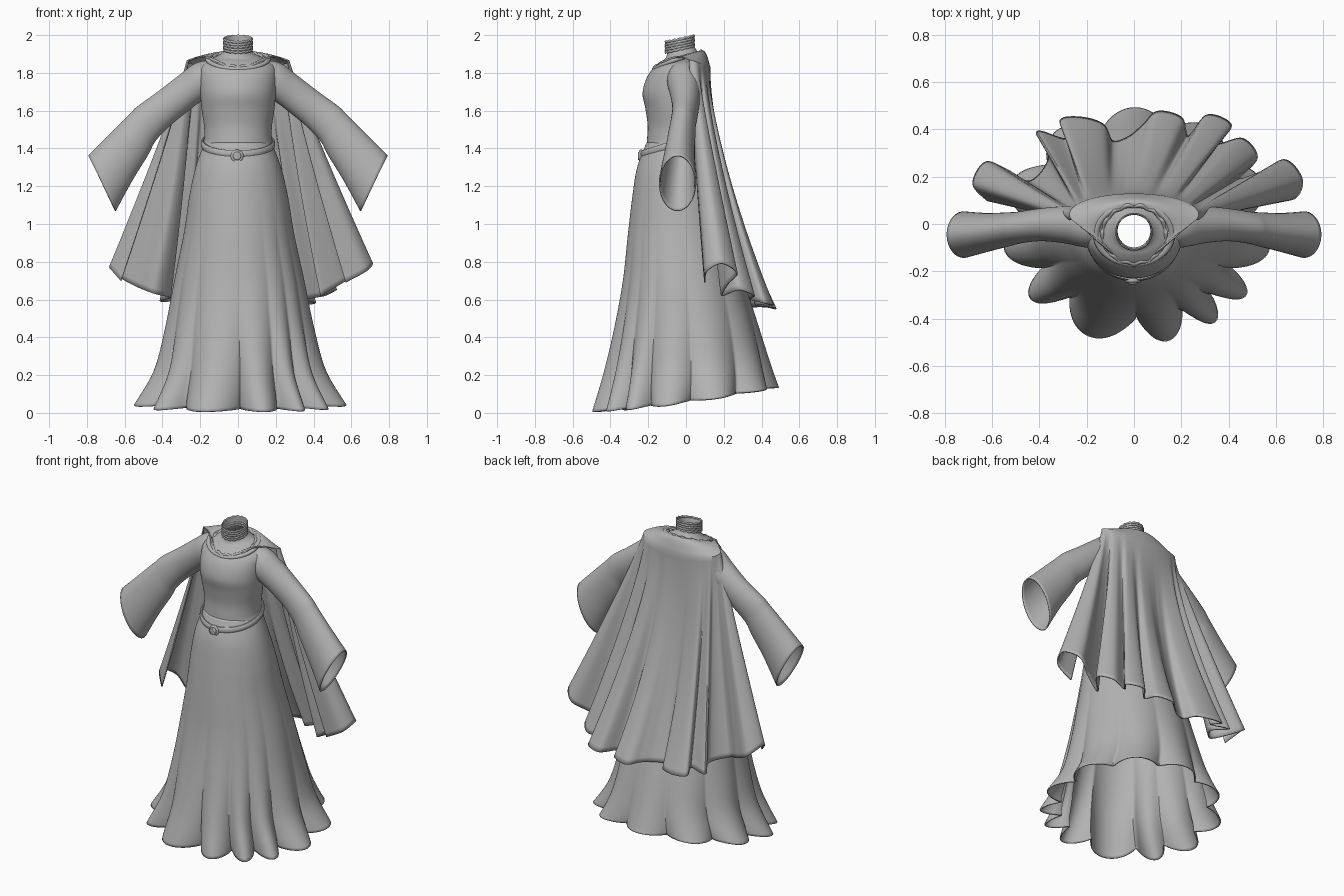
import bpy
from math import sin, cos, pi, radians
from mathutils import Vector

cube = bpy.data.objects.get("Cube")
if cube:
    bpy.data.objects.remove(cube)

cloth = bpy.data.materials.new("grey cloth")
cloth.use_nodes = True
GREY = (0.45, 0.45, 0.45, 1)
cloth.diffuse_color = GREY
cloth.node_tree.nodes["Principled BSDF"].inputs["Base Color"].default_value = GREY
parts = []


def spline(keys, t):
    """Smooth curve through tuples of any length, t from 0 to 1."""
    n = len(keys) - 1
    i = min(int(t * n), n - 1)
    f = t * n - i
    a, b, c, d = (keys[min(max(i + k, 0), n)] for k in (-1, 0, 1, 2))
    return [q + f / 2 * (r - p + f * (2 * p - 5 * q + 4 * r - s + f * (3 * (q - r) + s - p)))
            for p, q, r, s in zip(a, b, c, d)]


def surface(name, rows, closed=True, thickness=0.0):
    """Skin a list of equal-length point rows."""
    n = len(rows[0])
    faces = [(j * n + i, j * n + (i + 1) % n, (j + 1) * n + (i + 1) % n, (j + 1) * n + i)
             for j in range(len(rows) - 1) for i in range(n if closed else n - 1)]
    mesh = bpy.data.meshes.new(name)
    mesh.from_pydata([p for row in rows for p in row], [], faces)
    ob = bpy.data.objects.new(name, mesh)
    bpy.context.collection.objects.link(ob)
    if thickness:
        mod = ob.modifiers.new("Thickness", "SOLIDIFY")
        mod.thickness = thickness
        mod.offset = 0
    return finish(ob)


def finish(ob):
    ob.data.materials.append(cloth)
    parts.append(ob)
    return ob


def cord(name, path, radius, flat=1.0):
    """Closed tube along a loop of points; flat stretches its height."""
    rows = []
    for i, p in enumerate(path):
        out = (path[(i + 1) % len(path)] - path[i - 1]).cross(Vector((0, 0, 1))).normalized()
        rows.append([p + out * radius * cos(a) + Vector((0, 0, radius * flat * sin(a)))
                     for a in (2 * pi * k / 10 for k in range(10))])
    return surface(name, rows + rows[:1])


def loop(fn, n=96):
    return [Vector(fn(2 * pi * i / n)) for i in range(n)]


# Bodice and neck: height, half width, front y, back y, tilt
BODICE = [(1.38, .185, -.205, .10, .03), (1.43, .183, -.21, .10, .03), (1.46, .178, -.207, .10, .02),
          (1.52, .18, -.203, .10, 0), (1.61, .193, -.215, .10, 0), (1.69, .20, -.23, .105, 0),
          (1.77, .205, -.21, .11, 0), (1.83, .20, -.17, .105, 0), (1.87, .15, -.135, .085, .01),
          (1.895, .095, -.11, .06, .02), (1.92, .072, -.10, .045, .02),
          (1.95, .07, -.10, .04, .018), (1.982, .075, -.11, .038, .014)]


def bodice_row(t):
    z, rx, front, back, tilt = spline(BODICE, t)
    mid, ry = (front + back) / 2, (back - front) / 2
    return [(rx * cos(a), mid + ry * sin(a), z + tilt * sin(a))
            for a in (2 * pi * i / 64 for i in range(64))]


surface("bodice", [bodice_row(j / 60) for j in range(61)])

# Lace collar, as stacked scalloped cords
for k in range(5):
    cord("collar_lace", loop(lambda a: (.075 * cos(a), -.033 + .076 * sin(a),
         1.925 + .0135 * k + .016 * sin(a) + .002 * cos(16 * a + k * pi))), .004, 1.7)

# Skirt: height, half width, front y, back y from waist to hem
SKIRT = [(1.43, .175, -.205, .10), (1.30, .222, -.255, .13), (1.15, .257, -.28, .175),
         (.95, .289, -.305, .23), (.70, .343, -.335, .30), (.45, .395, -.385, .375),
         (.22, .46, -.445, .44), (.04, .57, -.505, .49)]
VALLEYS = [-153, -130, -90, -64, -46, -27, 4, 40, 74, 108, 142, 176, 207]


def fold(angle):
    """Rounded pleats between the valley angles, 0 in a valley and 1 on a crest."""
    deg = (angle * 180 / pi + 153) % 360 - 153
    for lo, hi in zip(VALLEYS, VALLEYS[1:]):
        if lo <= deg <= hi:
            return sin(pi * (deg - lo) / (hi - lo)) ** .9
    return 0


def skirt_row(t):
    z, rx, front, back = spline(SKIRT, t)
    mid, ry = (front + back) / 2, (back - front) / 2
    row = []
    for i in range(256):
        a = 2 * pi * i / 256
        dip = 1 - fold(a)
        s = 1 - (.2 - .05 * sin(a)) * dip * t ** 4.5 - .008 * dip * t
        x, y = rx * s * cos(a) + .012 * t, mid + ry * s * sin(a)
        hem = .005 + .13 * max(y + .5, 0) ** 1.5 + .012 * dip
        row.append((x, y, z + (hem - .04) * t ** 3))
    return row


surface("skirt", [skirt_row(j / 50) for j in range(51)], thickness=.008)

# Belt dipping to the front, with a round buckle
cord("belt", loop(lambda a: (.187 * cos(a), -.06 + .172 * sin(a),
     1.425 + .055 * sin(a))), .01, 2)
for radius, depth, y in ((.034, .02, -.238), (.022, .03, -.24)):
    bpy.ops.mesh.primitive_cylinder_add(vertices=24, radius=radius, depth=depth,
                                        location=(-.005, y, 1.36), rotation=(pi / 2, 0, 0))
    buckle = finish(bpy.context.object)
    buckle.name = "buckle"
    bevel = buckle.modifiers.new("Soft edge", "BEVEL")
    bevel.width = .006
    bevel.segments = 2

# Sleeves: upper edge x z, lower edge x z, centre y, half depth
SLEEVE = [(.13, 1.865, .15, 1.67, -.01, .085), (.22, 1.85, .20, 1.65, -.01, .085),
          (.31, 1.785, .28, 1.59, -.003, .075), (.42, 1.70, .37, 1.515, -.003, .066),
          (.53, 1.62, .44, 1.44, -.015, .064), (.575, 1.575, .48, 1.365, -.022, .068),
          (.68, 1.47, .56, 1.235, -.035, .078), (.79, 1.36, .65, 1.07, -.045, .095)]


def sleeve_row(t, side):
    ux, uz, lx, lz, y, depth = spline(SLEEVE, t)
    row = []
    for i in range(48):
        a = 2 * pi * i / 48
        k = (1 - cos(a)) / 2
        row.append((side * (ux + (lx - ux) * k), y + depth * sin(a), uz + (lz - uz) * k))
    return row


for side, name in ((1, "left_sleeve"), (-1, "right_sleeve")):
    surface(name, [sleeve_row(j / 40, side) for j in range(41)], thickness=.007)

# Cape: folded hem path from the left front edge round the back to the right one
HEM = [(.57, .10, .69), (.68, .11, .75), (.71, .19, .79), (.64, .27, .74), (.54, .22, .68),
       (.44, .19, .62), (.52, .28, .65), (.46, .36, .62), (.36, .34, .60), (.41, .42, .58),
       (.31, .46, .57), (.23, .37, .57), (.20, .45, .56), (.10, .475, .55), (.04, .42, .56),
       (-.02, .37, .56), (-.09, .35, .56), (-.13, .42, .56), (-.22, .45, .56), (-.31, .44, .57),
       (-.29, .36, .59), (-.41, .39, .59), (-.36, .28, .61), (-.44, .18, .63), (-.54, .23, .67),
       (-.63, .26, .72), (-.68, .17, .77), (-.62, .10, .70)]
WIDE = 220


def cape_point(u, v):
    hem = Vector(spline(HEM, u))
    a = radians(-65 + 310 * u)
    neck = Vector((.135 * cos(a), -.04 + .118 * sin(a), 1.872 + .04 * sin(a)))
    b = radians(-15 + 210 * u)
    shoulder = Vector((.27 * cos(b), .04 + .085 * sin(b), 1.86 - .03 * sin(b)))
    if v < 0:
        k = 1 + v
        p = neck.lerp(shoulder, k)
        p.z += .032 * sin(pi * k)
        return p
    # the back hangs straighter than the sides before it flares
    power = 1.9 - .8 * min(abs(hem.x) / .6, 1)
    p = shoulder.lerp(hem, v ** power)
    p.z = shoulder.z + (hem.z - shoulder.z) * v
    return p


steps = [-1 + j / 10 for j in range(10)] + [j / 44 for j in range(45)]
surface("cape", [[cape_point(i / WIDE, v) for i in range(WIDE + 1)] for v in steps],
        closed=False, thickness=.008)

# Wavy trim round the neckline and a rolled cowl edge outside it
cord("neckline_trim", loop(lambda a: (.135 * cos(a), -.043 + .122 * sin(a) + .003 * cos(14 * a),
     1.87 + .04 * sin(a) + .005 * cos(14 * a))), .009, 1.2)
cord("cowl_roll", loop(lambda a: (.16 * cos(a), -.042 + .125 * sin(a),
     1.868 + .042 * sin(a) + .006 * cos(2 * a))), .014, .9)

bpy.ops.object.select_all(action="DESELECT")
for ob in parts:
    ob.select_set(True)
bpy.context.view_layer.objects.active = parts[0]
bpy.ops.object.shade_smooth_by_angle(angle=radians(50))
